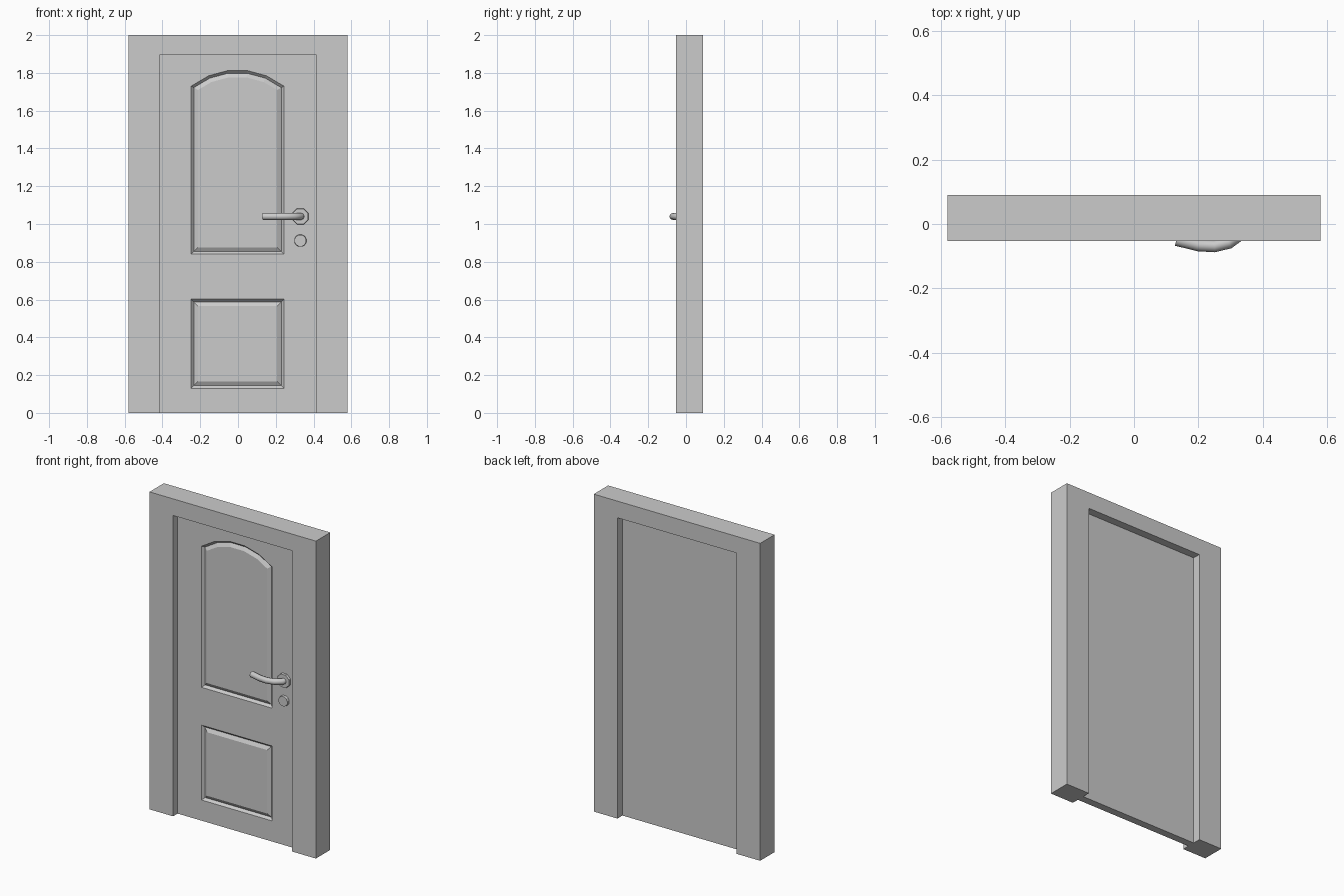
import bpy, bmesh, math
from mathutils import Matrix

if "Cube" in bpy.data.objects:
    bpy.data.objects.remove(bpy.data.objects["Cube"])

FRONT, BACK = -0.053, 0.09        # frame depth
DOOR_F, DOOR_B = -0.008, 0.04     # door leaf depth


def finish(bm, name):
    bmesh.ops.recalc_face_normals(bm, faces=bm.faces)
    me = bpy.data.meshes.new(name)
    bm.to_mesh(me)
    bm.free()
    ob = bpy.data.objects.new(name, me)
    bpy.context.collection.objects.link(ob)
    return ob


def outline(bm, pts, y):
    return [bm.verts.new((x, y, z)) for x, z in pts]


# Frame: an upside-down U extruded through the wall
bm = bmesh.new()
half = [(0.58, 0), (0.58, 2), (0.415, 1.895), (0.415, 0)]
pts = [(-0.58, 0), (-0.415, 0), (-0.415, 1.895), (0.415, 1.895),
       (0.415, 0), (0.58, 0), (0.58, 2), (-0.58, 2)]
face = bm.faces.new(outline(bm, pts, FRONT))
ext = bmesh.ops.extrude_face_region(bm, geom=[face], use_keep_orig=True)
bmesh.ops.translate(bm, vec=(0, BACK - FRONT, 0),
                    verts=[v for v in ext["geom"] if isinstance(v, bmesh.types.BMVert)])
finish(bm, "frame")

# Door leaf with two grooved, raised panels on the front
bm = bmesh.new()
rect = [(-0.423, 0), (0.423, 0), (0.423, 1.9), (-0.423, 1.9)]
lower = [(-0.248, 0.13), (0.243, 0.13), (0.243, 0.602), (-0.248, 0.602)]
upper = [(-0.248, 0.84), (0.243, 0.84), (0.243, 1.73), (0.15, 1.785), (0.05, 1.812),
         (-0.055, 1.812), (-0.155, 1.785), (-0.248, 1.73)]
front = outline(bm, rect, DOOR_F)
back = outline(bm, rect, DOOR_B)
edges = [bm.edges.new((front[i], front[(i + 1) % 4])) for i in range(4)]
panels = [bm.faces.new(outline(bm, p, DOOR_F)) for p in (lower, upper)]
for p in panels:
    p.normal_update()
    edges += list(p.edges)
bmesh.ops.triangle_fill(bm, edges=edges, use_beauty=True, normal=(0, -1, 0))
for i in range(4):
    j = (i + 1) % 4
    bm.faces.new((front[j], front[i], back[i], back[j]))
bm.faces.new(back[::-1])
bmesh.ops.recalc_face_normals(bm, faces=bm.faces)
for thickness, depth in ((0.014, -0.015), (0.022, 0.013)):
    bmesh.ops.inset_individual(bm, faces=panels, thickness=thickness, depth=depth,
                               use_even_offset=True)
finish(bm, "door_leaf")


# Octagonal discs: handle rose and lock cover
def disc(name, x, z, r, depth, sides):
    bm = bmesh.new()
    bmesh.ops.create_cone(bm, cap_ends=True, segments=sides, radius1=r, radius2=r * 0.95,
                          depth=depth,
                          matrix=Matrix.Translation((x, DOOR_F - depth / 2, z))
                          @ Matrix.Rotation(math.pi / 2, 4, 'X')
                          @ Matrix.Rotation(math.pi / sides, 4, 'Z'))
    finish(bm, name)


disc("handle_rose", 0.33, 1.04, 0.046, 0.014, 8)
disc("lock_cover", 0.33, 0.912, 0.033, 0.016, 12)

# Curved lever swept along a bowed path
cu = bpy.data.curves.new("lever_handle", 'CURVE')
cu.dimensions = '3D'
cu.bevel_depth = 0.019
cu.bevel_resolution = 2
cu.use_fill_caps = True
path = [(0.132, -0.049), (0.2, -0.066), (0.25, -0.069), (0.295, -0.058),
        (0.33, -0.034), (0.335, -0.008)]
sp = cu.splines.new('POLY')
sp.points.add(len(path) - 1)
for pt, (x, y) in zip(sp.points, path):
    pt.co = (x, y, 1.04, 1)
lever = bpy.data.objects.new("lever_handle", cu)
bpy.context.collection.objects.link(lever)
bpy.context.view_layer.objects.active = lever
lever.select_set(True)
bpy.ops.object.convert(target='MESH')
bpy.ops.object.shade_smooth_by_angle(angle=math.radians(50))
